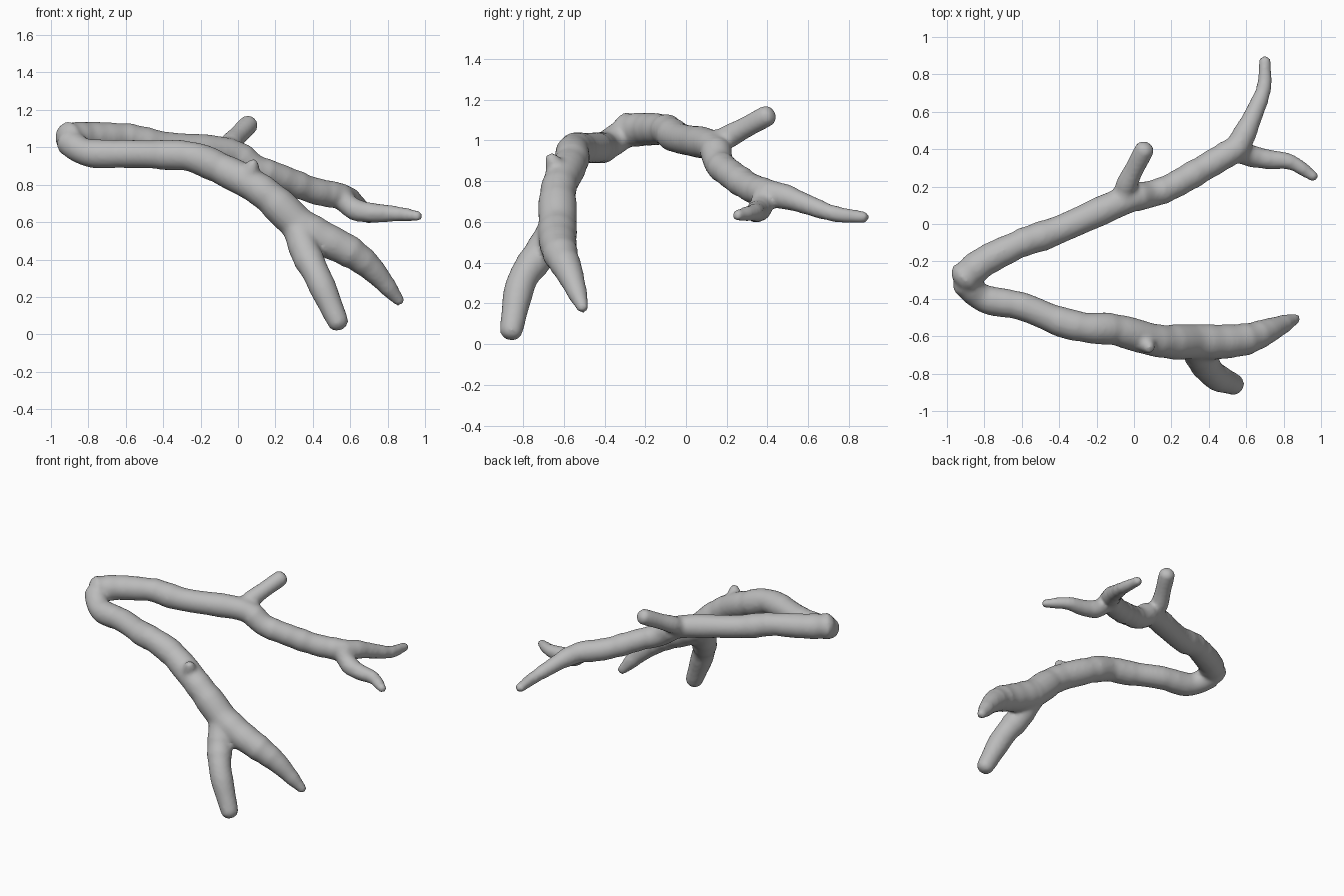
import bpy, bmesh, math, random
from mathutils import Vector

cube = bpy.data.objects.get("Cube")
if cube:
    bpy.data.objects.remove(cube)

random.seed(4)
SIDES = 16
STEPS = 5

# Bark colour
grey = (0.5, 0.5, 0.5, 1)
bark = bpy.data.materials.new("grey_bark")
bark.use_nodes = True
bark.diffuse_color = grey
bark.node_tree.nodes["Principled BSDF"].inputs["Base Color"].default_value = grey


def smooth_path(points):
    """Catmull-Rom curve through the points."""
    p = [Vector(q) for q in points]
    p = [2 * p[0] - p[1]] + p + [2 * p[-1] - p[-2]]
    path = []
    for a, b, c, d in zip(p, p[1:], p[2:], p[3:]):
        for i in range(STEPS):
            t = i / STEPS
            path.append(b + 0.5 * ((c - a) * t + (2 * a - 5 * b + 4 * c - d) * t ** 2
                                   + (3 * b - a - 3 * c + d) * t ** 3))
    return path + [p[-2]]


def add_limb(bm, start_radius, end_radius, points, taper=1):
    """Sweep a slightly uneven, tapering tube with rounded ends along the path."""
    centres = smooth_path(points)
    last = len(centres) - 1
    rings = []
    side = Vector((0.1, 0.2, 1))

    def add_ring(centre, radius, u, v):
        angles = [math.tau * k / SIDES for k in range(SIDES)]
        rings.append([bm.verts.new(centre + radius * (math.cos(a) * u + math.sin(a) * v))
                      for a in angles])

    for i, centre in enumerate(centres):
        along = (centres[min(i + 1, last)] - centres[max(i - 1, 0)]).normalized()
        side = (side - along * side.dot(along)).normalized()
        across = along.cross(side)
        radius = start_radius + (end_radius - start_radius) * (i / last) ** taper
        radius *= random.uniform(0.96, 1.05)
        # End rings close in to make a blunt dome
        tilts = [0]
        if i == 0:
            tilts = [-75, -45, 0]
        elif i == last:
            tilts = [0, 45, 75]
        for tilt in map(math.radians, tilts):
            add_ring(centre + along * radius * math.sin(tilt) * 0.6,
                     radius * math.cos(tilt), side, across)

    for a, b in zip(rings, rings[1:]):
        for k in range(SIDES):
            n = (k + 1) % SIDES
            bm.faces.new((a[k], a[n], b[n], b[k]))
    bm.faces.new(rings[0][::-1])
    bm.faces.new(rings[-1])


bm = bmesh.new()

# Front arm, from the bend to its fork
add_limb(bm, 0.075, 0.095, [
    (-.91, -.31, 1.03), (-.8, -.4, .97), (-.6, -.44, .965), (-.4, -.52, .96),
    (-.25, -.555, .95), (-.1, -.565, .89), (.13, -.625, .765), (.33, -.63, .58)], taper=2)

# Upper and lower prongs of the front fork
add_limb(bm, 0.094, 0.03, [
    (.33, -.63, .58), (.46, -.63, .51), (.6, -.615, .44), (.72, -.57, .345),
    (.865, -.505, .175)], taper=3)
add_limb(bm, 0.082, 0.057, [
    (.32, -.64, .57), (.36, -.72, .44), (.43, -.81, .3), (.54, -.86, .055)], taper=3)

# Knot on the front arm
add_limb(bm, 0.07, 0.028, [(.05, -.62, .83), (.085, -.665, .92)])

# Back arm, from the bend to its fork
add_limb(bm, 0.085, 0.075, [
    (-.91, -.29, 1.05), (-.8, -.2, 1.055), (-.6, -.1, 1.055)])
add_limb(bm, 0.08, 0.07, [
    (-.6, -.1, 1.055), (-.4, -.03, 1.01), (-.05, .125, .975), (.09, .16, .89),
    (.2, .2, .85), (.4, .315, .77), (.55, .405, .74)])

# Rear tip, side twig and upright twig of the back arm
add_limb(bm, 0.07, 0.03, [
    (.55, .405, .74), (.6, .5, .72), (.65, .61, .68), (.695, .73, .64), (.7, .88, .622)])
add_limb(bm, 0.06, 0.028, [
    (.54, .39, .74), (.62, .365, .67), (.72, .345, .65), (.84, .33, .645), (.965, .25, .632)],
    taper=2)
add_limb(bm, 0.06, 0.052, [
    (-.06, .12, .98), (-.04, .21, 1.02), (.06, .405, 1.125)])

bmesh.ops.recalc_face_normals(bm, faces=bm.faces)
mesh = bpy.data.meshes.new("branch")
bm.to_mesh(mesh)
bm.free()
mesh.materials.append(bark)
branch = bpy.data.objects.new("branch", mesh)
bpy.context.collection.objects.link(branch)

# Fuse the limbs and soften the forks
fuse = branch.modifiers.new("fuse", "REMESH")
fuse.mode = "VOXEL"
fuse.voxel_size = 0.014
fuse.use_smooth_shade = True
soften = branch.modifiers.new("soften", "SMOOTH")
soften.factor = 0.5
soften.iterations = 6
